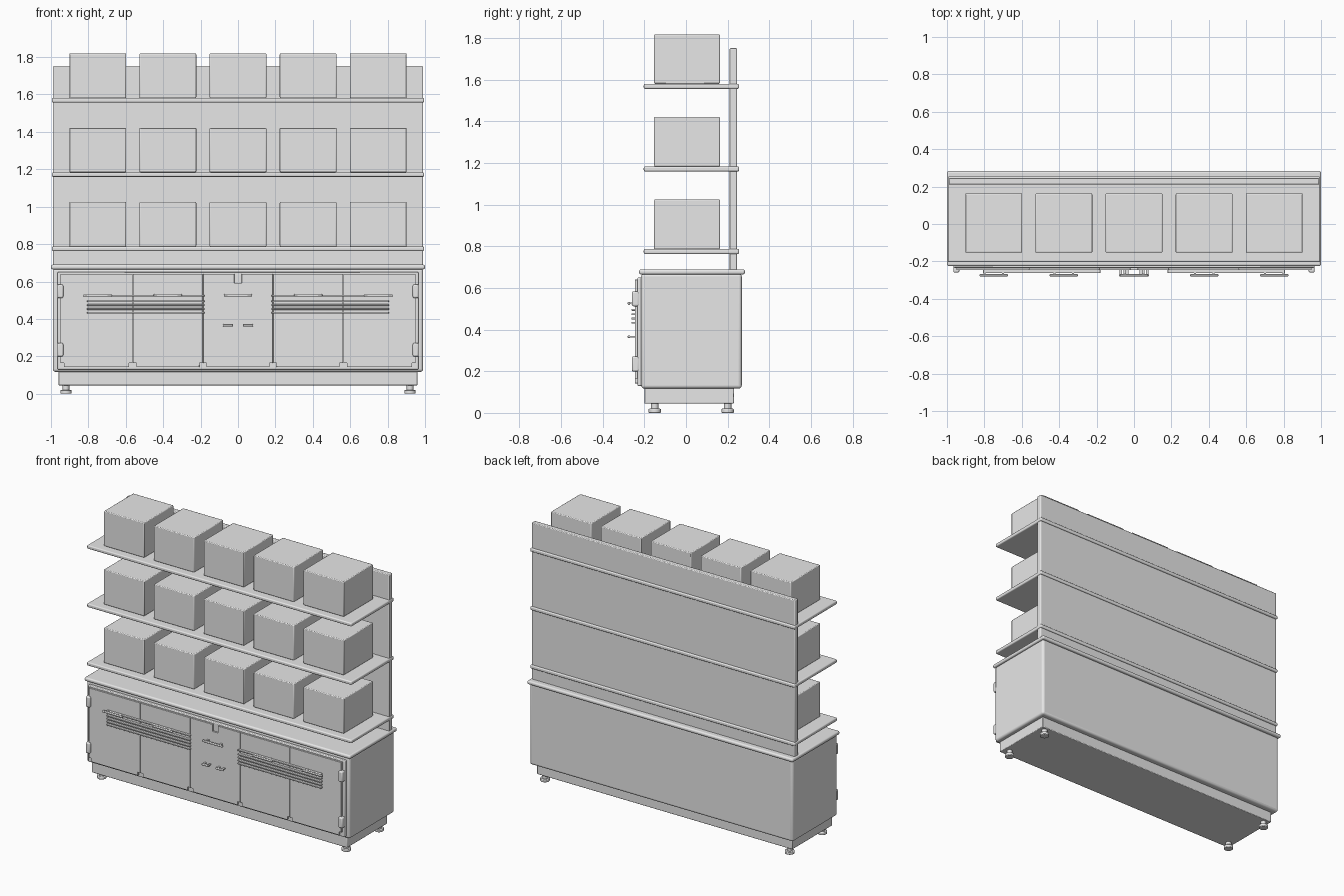
import bpy, bmesh, math
from mathutils import Matrix, Vector

if "Cube" in bpy.data.objects:
    bpy.data.objects.remove(bpy.data.objects["Cube"])

grey = bpy.data.materials.new("light grey")
grey.diffuse_color = (0.8, 0.8, 0.8, 1)
grey.use_nodes = True
grey.node_tree.nodes["Principled BSDF"].inputs["Base Color"].default_value = grey.diffuse_color


def finish(bm, name, bevel=0.0, segments=2):
    bmesh.ops.recalc_face_normals(bm, faces=bm.faces)
    me = bpy.data.meshes.new(name)
    bm.to_mesh(me)
    bm.free()
    me.materials.append(grey)
    ob = bpy.data.objects.new(name, me)
    bpy.context.collection.objects.link(ob)
    if bevel:
        mod = ob.modifiers.new("soft edges", 'BEVEL')
        mod.width = bevel
        mod.segments = segments
        mod.limit_method = 'ANGLE'
    bpy.ops.object.select_all(action='DESELECT')
    bpy.context.view_layer.objects.active = ob
    ob.select_set(True)
    bpy.ops.object.shade_smooth_by_angle(angle=math.radians(35))
    return ob


def box(name, x, y, z, bevel=0.0, segments=2):
    """Box from (min, max) ranges."""
    bm = bmesh.new()
    size = Vector((x[1] - x[0], y[1] - y[0], z[1] - z[0]))
    mid = Vector((sum(x) / 2, sum(y) / 2, sum(z) / 2))
    bmesh.ops.create_cube(bm, size=1, matrix=Matrix.Translation(mid) @ Matrix.Diagonal(size).to_4x4())
    return finish(bm, name, bevel, segments)


def prism(name, pts, y0, y1, bevel=0.0):
    """Outline in x/z pushed along y."""
    bm = bmesh.new()
    front = [bm.verts.new((px, y0, pz)) for px, pz in pts]
    back = [bm.verts.new((px, y1, pz)) for px, pz in pts]
    bm.faces.new(front)
    bm.faces.new(back[::-1])
    for i in range(len(pts)):
        j = (i + 1) % len(pts)
        bm.faces.new((front[i], back[i], back[j], front[j]))
    return finish(bm, name, bevel)


def disc(name, x, y, z, r, bevel=0.0):
    bm = bmesh.new()
    bmesh.ops.create_cone(bm, cap_ends=True, segments=24, radius1=r, radius2=r, depth=z[1] - z[0],
                          matrix=Matrix.Translation((x, y, sum(z) / 2)))
    return finish(bm, name, bevel)


# cabinet
box("cabinet_body", (-0.99, 0.99), (-0.215, 0.268), (0.117, 0.67), 0.015, 4)
box("countertop", (-1, 1), (-0.225, 0.283), (0.665, 0.69), 0.010, 4)
box("plinth", (-0.96, 0.96), (-0.20, 0.23), (0.045, 0.12), 0.004)

# levelling feet
for x in (-0.92, 0.92):
    for y in (-0.15, 0.20):
        disc("foot_pad", x, y, (0, 0.02), 0.03, 0.004)
        disc("foot_stem", x, y, (0.015, 0.05), 0.018)

# back panel, shelves and storage boxes
box("back_panel", (-0.99, 0.99), (0.21, 0.245), (0.685, 1.752), 0.005)
for z in (0.763, 1.16, 1.557):
    box("shelf", (-0.995, 0.995), (-0.203, 0.255), (z, z + 0.024), 0.007, 3)
    for i in range(5):
        x = (i - 2) * 0.375
        box("storage_box", (x - 0.152, x + 0.152), (-0.153, 0.163), (z + 0.024, z + 0.262), 0.005)

# cabinet front: backing plate and five notched panels
box("front_backing", (-0.965, 0.965), (-0.234, -0.20), (0.13, 0.65), 0.005)
edges = [-0.95, -0.5625, -0.1875, 0.1875, 0.5625, 0.95]
low, high, n, cut = 0.142, 0.64, 0.018, 0.165
for i in range(5):
    a, b = edges[i] + 0.0012, edges[i + 1] - 0.0012
    pts = [(a, cut), (a + n, cut), (a + n, low), (b - n, low), (b - n, cut), (b, cut), (b, high)]
    if i == 2:
        pts += [(0.02, high), (0.02, 0.592), (-0.02, 0.592), (-0.02, high)]
    pts.append((a, high))
    prism("front_panel", pts, -0.246, -0.225, 0.001)

# hinges on both outer edges
for s in (-1, 1):
    for z in (0.235, 0.548):
        box("hinge", (s * 0.95 - 0.016, s * 0.95 + 0.016), (-0.26, -0.225), (z - 0.036, z + 0.036), 0.008, 3)


def handle(name, x, z, half, t):
    box(name + "_bar", (x - half, x + half), (-0.28, -0.268), (z - t, z + t), 0.004)
    for s in (-1, 1):
        p = x + s * half * 0.65
        box(name + "_post", (p - 0.006, p + 0.006), (-0.27, -0.24), (z - 0.004, z + 0.004))


# vent slats left and right
for s in (-1, 1):
    x = sorted((s * 0.18, s * 0.807))
    for z in (0.433, 0.453, 0.474, 0.495, 0.524):
        box("vent_slat", x, (-0.262, -0.243), (z - 0.0045, z + 0.0045), 0.002)

# drawer handles and the two small door pulls
for i in range(5):
    handle("drawer_handle", (i - 2) * 0.375, 0.526, 0.076, 0.007)
for s in (-1, 1):
    handle("door_pull", s * 0.053, 0.366, 0.027, 0.007)
